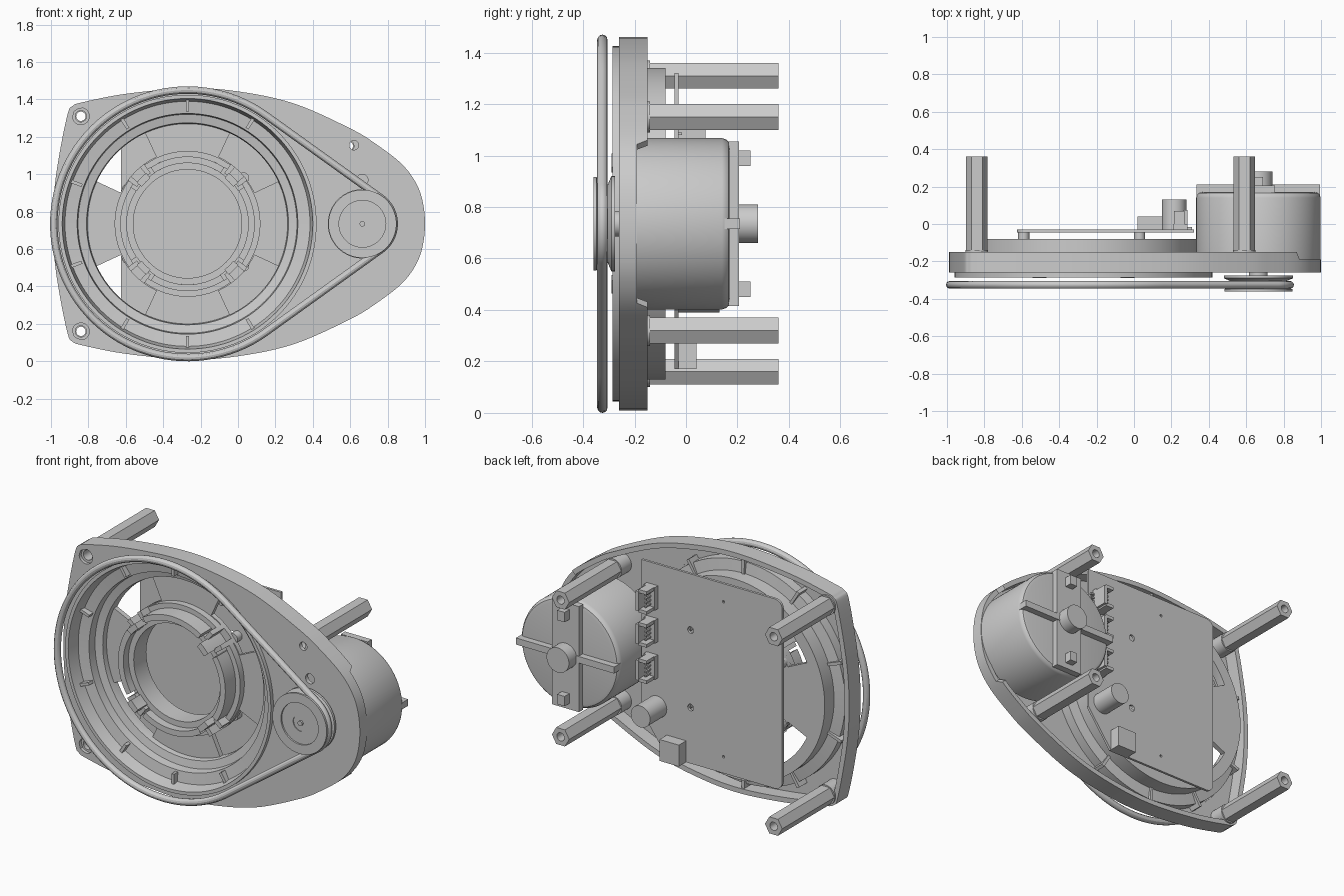
import bpy, bmesh, math
from math import sin, cos, pi, radians
from mathutils import Vector

if "Cube" in bpy.data.objects:
    bpy.data.objects.remove(bpy.data.objects["Cube"])

CX, CZ = -0.27, 0.735      # centre of the big ring
MX = 0.665                 # motor and pulley axis


def finish(name, bm, smooth=True):
    bmesh.ops.remove_doubles(bm, verts=bm.verts, dist=1e-5)
    bmesh.ops.recalc_face_normals(bm, faces=bm.faces)
    me = bpy.data.meshes.new(name)
    bm.to_mesh(me)
    bm.free()
    ob = bpy.data.objects.new(name, me)
    bpy.context.collection.objects.link(ob)
    if smooth:
        bpy.ops.object.select_all(action='DESELECT')
        ob.select_set(True)
        bpy.context.view_layer.objects.active = ob
        bpy.ops.object.shade_smooth_by_angle(angle=radians(30))
    return ob


def sweep(name, rings, closed=True):
    """Skin a list of equal rings of points; each ring is itself a closed loop."""
    bm = bmesh.new()
    rows = [[bm.verts.new(p) for p in r] for r in rings]
    n = len(rows)
    for i in range(n if closed else n - 1):
        a, b = rows[i], rows[(i + 1) % n]
        for j in range(len(a)):
            k = (j + 1) % len(a)
            bm.faces.new((a[j], a[k], b[k], b[j]))
    if not closed:
        bm.faces.new(rows[0])
        bm.faces.new(rows[-1])
    return finish(name, bm)


def lathe(name, prof, x, z, n=96):
    """Turn a closed (radius, y) profile about an axis along y."""
    return sweep(name, [[(x + r * cos(2*pi*i/n), y, z + r * sin(2*pi*i/n))
                         for r, y in prof] for i in range(n)])


def arc(name, r0, r1, y0, y1, mid, half):
    """Ring sector about the big centre, angles in degrees."""
    rings = []
    for i in range(13):
        a = radians(mid - half + half * i / 6)
        rings.append([(CX + r*cos(a), y, CZ + r*sin(a))
                      for r, y in ((r0, y0), (r1, y0), (r1, y1), (r0, y1))])
    return sweep(name, rings, False)


def tube(name, r0, r1, y0, y1, x, z, n=32):
    return lathe(name, [(r0, y0), (r1, y0), (r1, y1), (r0, y1)], x, z, n)


def rod(name, r, y0, y1, x, z, n=40):
    return sweep(name, [[(x + r*cos(2*pi*i/n), y, z + r*sin(2*pi*i/n))
                         for i in range(n)] for y in (y0, y1)], False)


def box(name, x0, x1, y0, y1, z0, z1):
    return sweep(name, [[(x0, y, z0), (x1, y, z0), (x1, y, z1), (x0, y, z1)]
                        for y in (y0, y1)], False)


def circle(x, z, r, n=32):
    return [(x + r*cos(2*pi*i/n), z + r*sin(2*pi*i/n)) for i in range(n)]


def curve_mesh(name, loops, **kw):
    cu = bpy.data.curves.new(name, 'CURVE')
    for k, v in kw.items():
        setattr(cu, k, v)
    for lp in loops:
        s = cu.splines.new('POLY')
        s.points.add(len(lp) - 1)
        for p, (x, z) in zip(s.points, lp):
            p.co = (x, z, 0, 1)
        s.use_cyclic_u = True
    ob = bpy.data.objects.new(name, cu)
    bpy.context.collection.objects.link(ob)
    bpy.ops.object.select_all(action='DESELECT')
    ob.select_set(True)
    bpy.context.view_layer.objects.active = ob
    bpy.ops.object.convert(target='MESH')
    ob = bpy.context.view_layer.objects.active
    ob.rotation_euler.x = pi / 2
    bpy.ops.object.shade_smooth_by_angle(angle=radians(30))
    return ob


def plate(name, loops, y0, y1):
    """Flat sheet in the xz plane; loops after the first are holes."""
    ob = curve_mesh(name, loops, dimensions='2D', fill_mode='BOTH', extrude=(y1 - y0) / 2)
    ob.location.y = (y0 + y1) / 2
    return ob


# Egg-shaped outline: half profile (x, height above the centre line), mirrored
half = [(1.0, 0), (.985, .13), (.945, .23), (.87, .325), (.74, .425), (.6, .51), (.3, .643),
        (.0, .708), (-.27, .725), (-.6, .695), (-.83, .65), (-.885, .63), (-.91, .59),
        (-.95, .40), (-.98, .2), (-.99, 0)]
ctrl = half + [(x, -h) for x, h in half[-2:0:-1]]
outline, inner, N = [], [], len(ctrl)
for i in range(N):
    p = [Vector(ctrl[(i + k) % N]) for k in (-1, 0, 1, 2)]
    for s in range(6):
        t = s / 6
        q = .5 * (2*p[1] + (p[2]-p[0])*t + (2*p[0]-5*p[1]+4*p[2]-p[3])*t*t
                  + (3*p[1]-p[0]-3*p[2]+p[3])*t**3)
        outline.append((q.x, q.y + CZ))
M = len(outline)
for i in range(M):
    a, b = Vector(outline[i-1]), Vector(outline[(i+1) % M])
    d = (b - a).normalized()
    inner.append((outline[i][0] - .03*d.y, outline[i][1] + .03*d.x))

# Base: rim wall (lowered around the motor) and front sheet with holes
rings = []
for (x, z), (u, w) in zip(outline, inner):
    top = -.19 if x > .88 else -.15
    rings.append([(x, -.26, z), (x, top, z), (u, top, w), (u, -.26, w)])
sweep("base_rim", rings)
posts = [(x, CZ + s*h) for x, h in ((-.84, .575), (.59, .415)) for s in (1, -1)]
holes = [circle(CX, CZ, .68, 96)] + [circle(x, z, .045) for x, z in posts[:2]]
holes += [circle(.62, 1.155, .025), circle(MX, .97, .03)]
plate("base_front", [outline] + holes, -.26, -.235)

# Standoffs: hex posts on round bosses
for x, z in posts:
    plate("standoff", [circle(x, z, .058, 6), circle(x, z, .025, 20)], -.15, .36)
    tube("standoff_boss", .03, .06, -.24, -.14, x, z)

# Stepped ring cup, with sectors left between four windows
lathe("ring_cup", [(.69, -.24), (.69, -.285), (.67, -.285), (.655, -.21), (.59, -.20),
                   (.585, -.15), (.54, -.14), (.535, -.11), (.535, -.08), (.605, -.08),
                   (.605, -.17), (.672, -.18), (.672, -.24)], CX, CZ, 128)
for a in (0, 90, 180, 270):
    arc("cup_floor", .37, .545, -.11, -.08, a, 25)
    arc("hub_wall", .325, .36, -.25, -.09, a, 33)
    arc("hub_lip", .36, .39, -.15, -.11, a, 36)
    arc("hub_clip", .315, .35, -.29, -.09, a + 45, 6)
    for s in (-1, 1):
        arc("hub_clip_side", .335, .395, -.22, -.09, a + 45 + 7*s, 2)
tube("hub_floor", .29, .395, -.11, -.08, CX, CZ, 96)
tube("hub_inner", .29, .325, -.20, -.08, CX, CZ, 96)

# Small ribs between the cup and the rim
for a in (58, 90, 122, 160, 200, 238, 270, 302):
    arc("rim_rib", .60, .70, -.24, -.16, a, .8)

# Belt around the ring and the pulley
R, r = .715, .17
phi = math.acos((R - r) / (MX - CX))
path = []
for i in range(73):
    a = phi + (2*pi - 2*phi) * i / 72
    path.append((CX + R*cos(a), CZ + R*sin(a)))
for i in range(33):
    a = -phi + 2*phi * i / 32
    path.append((MX + r*cos(a), CZ + r*sin(a)))
belt = curve_mesh("belt", [path], dimensions='3D', bevel_depth=.02, bevel_resolution=4)
belt.location.y = -.325

# Pulley and shaft
lathe("pulley", [(0, -.345), (.05, -.345), (.05, -.35), (.125, -.35), (.125, -.36), (.182, -.36),
                 (.182, -.348), (.15, -.335), (.15, -.305), (.185, -.29), (.185, -.275), (0, -.275)],
      MX, CZ, 64)
rod("motor_shaft", .05, -.28, -.19, MX, CZ)
rod("shaft_tip", .015, -.357, -.34, MX, CZ, 16)

# Motor can with its rear bracket
lathe("motor_can", [(0, -.2), (.333, -.2), (.333, .14), (.328, .155), (.318, .166), (.30, .17),
                    (0, .17)], MX, CZ)
box("motor_strip", MX - .09, MX + .09, .165, .205, CZ - .32, CZ + .32)
box("motor_rib", MX - .33, MX + .33, .15, .21, CZ - .02, CZ + .02)
rod("motor_boss", .075, .17, .28, MX, CZ)
for s in (-1, 1):
    c = CZ + s * .255
    box("motor_tab", MX - .025, MX + .025, .2, .25, c - .03, c + .03)

# Circuit board with rounded free corners and one cut corner
x0, x1, z0, z1, rc = -.625, .32, .17, 1.32, .05
board = [(x1, .40), (x1, z1)]
for cz, a0 in ((z1 - rc, 90), (z0 + rc, 180)):
    for i in range(7):
        a = radians(a0 + 15*i)
        board.append((x0 + rc + rc*cos(a), cz + rc*sin(a)))
board.append((.15, z0))
pins = [circle(-.01, .98, .02, 16), circle(-.01, .51, .02, 16),
        circle(-.23, 1.21, .008, 8), circle(-.23, .27, .008, 8)]
plate("circuit_board", [board] + pins, -.045, -.03)
for x, z in ((-.59, .55), (-.59, .92), (.03, .51), (.03, .98)):
    rod("board_post", .03, -.09, -.044, x, z, 20)

# Board parts: capacitor, relay block and three plug sockets
rod("capacitor", .065, -.032, .13, .215, .455)
box("relay_block", .02, .15, -.032, .04, .17, .30)
for c in (1.12, .92, .70):
    box("socket_base", .21, .285, -.032, .0, c - .07, c + .07)
    box("socket_back", .265, .285, 0, .075, c - .06, c + .06)
    for s in (-1, 1):
        box("socket_side", .215, .27, 0, .07, c + s*.06 - .01, c + s*.06 + .01)
    for k in range(4):
        z = c - .036 + .024*k
        box("socket_pin", .235, .245, 0, .05, z - .005, z + .005)
        box("socket_lead", .285, .31, -.032, -.015, z - .005, z + .005)
